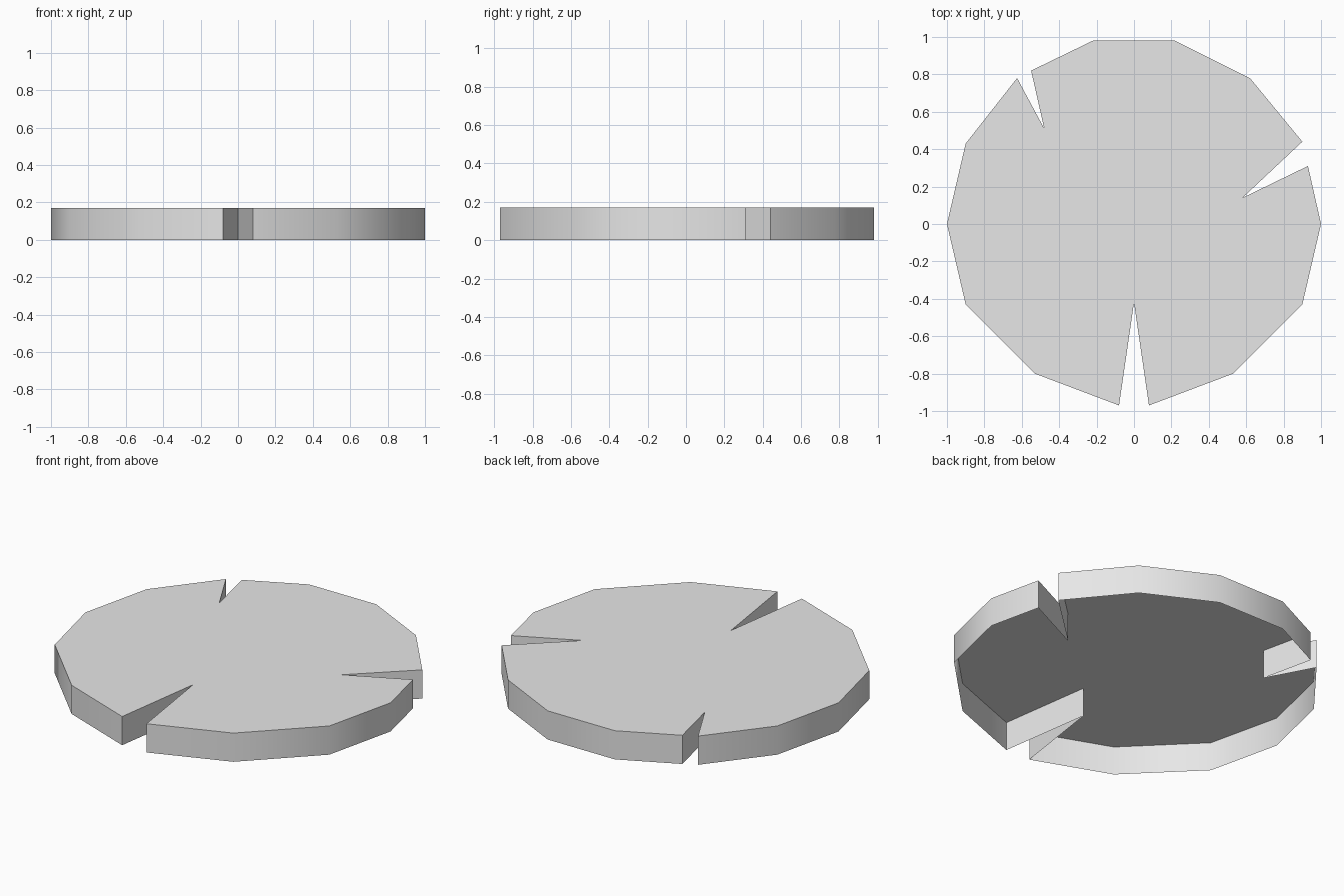
import bpy
import bmesh
from math import radians

cube = bpy.data.objects.get("Cube")
if cube:
    bpy.data.objects.remove(cube, do_unlink=True)

THICKNESS = 0.17

# Rim runs between the three wedge notches, counter-clockwise from above
front_notch, right_notch, back_notch = (0, -0.42), (0.58, 0.14), (-0.48, 0.51)
left_rim = [(0.08, -0.97), (0.53, -0.8), (0.9, -0.43), (1, 0), (0.93, 0.31)]
back_rim = [(0.9, 0.44), (0.62, 0.78), (0.22, 0.98), (-0.22, 0.98), (-0.55, 0.82)]
right_rim = [(-0.625, 0.78), (-0.9, 0.43), (-1, 0), (-0.9, -0.43),
             (-0.53, -0.8), (-0.08, -0.97)]
outline = [front_notch, *left_rim, right_notch, *back_rim, back_notch, *right_rim]


def make_material(name, color):
    mat = bpy.data.materials.new(name)
    mat.use_nodes = True
    mat.diffuse_color = color
    for node in mat.node_tree.nodes:
        if node.type == 'BSDF_PRINCIPLED':
            node.inputs["Base Color"].default_value = color
    return mat


def notched_disc(name, points, height, mat):
    """Flat top face with side walls dropped to the floor, open underneath."""
    bm = bmesh.new()
    top = bm.faces.new([bm.verts.new((x, y, height)) for x, y in points])
    walls = bmesh.ops.extrude_edge_only(bm, edges=list(top.edges))
    for vert in walls["geom"]:
        if isinstance(vert, bmesh.types.BMVert):
            vert.co.z = 0
    bmesh.ops.recalc_face_normals(bm, faces=bm.faces)
    bm.faces.ensure_lookup_table()
    if bm.faces[0].normal.z < 0:
        bmesh.ops.reverse_faces(bm, faces=bm.faces)
    mesh = bpy.data.meshes.new(name)
    bm.to_mesh(mesh)
    bm.free()
    mesh.materials.append(mat)
    obj = bpy.data.objects.new(name, mesh)
    bpy.context.collection.objects.link(obj)
    return obj


disc = notched_disc("notched_disc", outline, THICKNESS,
                    make_material("light_grey", (0.8, 0.8, 0.8, 1)))

# Smooth the rim, keep the notch corners and top edge sharp
bpy.ops.object.select_all(action='DESELECT')
disc.select_set(True)
bpy.context.view_layer.objects.active = disc
bpy.ops.object.shade_smooth_by_angle(angle=radians(40))
